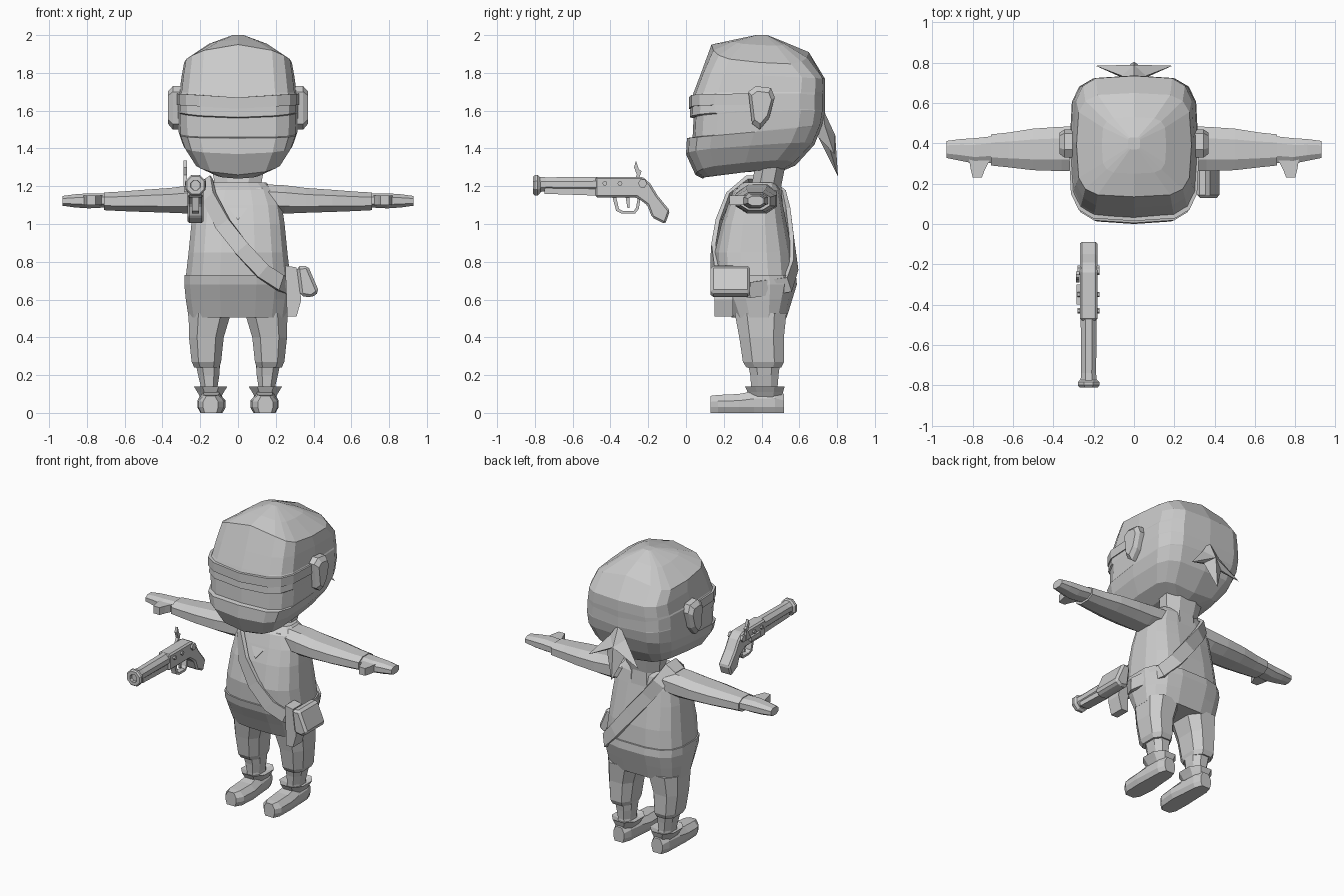
import bpy, bmesh, math
from mathutils import Vector as V

mat = bpy.data.materials.new("plain grey")
mat.diffuse_color = (0.6, 0.6, 0.6, 1)


def finish(name, bm):
    bmesh.ops.recalc_face_normals(bm, faces=bm.faces)
    me = bpy.data.meshes.new(name)
    bm.to_mesh(me)
    bm.free()
    me.materials.append(mat)
    ob = bpy.data.objects.new(name, me)
    bpy.context.collection.objects.link(ob)
    return ob


def loft(name, rings, closed=False):
    bm = bmesh.new()
    vs = [[bm.verts.new(p) for p in r] for r in rings]
    n = len(vs[0])
    pairs = list(zip(vs, vs[1:])) + ([(vs[-1], vs[0])] if closed else [])
    for a, b in pairs:
        for i in range(n):
            j = (i + 1) % n
            bm.faces.new((a[i], a[j], b[j], b[i]))
    if not closed:
        bm.faces.new(vs[0])
        bm.faces.new(vs[-1])
    return finish(name, bm)


def oval(n, e, off=0.0):
    """Unit rounded-square outline."""
    out = []
    for i in range(n):
        a = 2 * math.pi * (i + off) / n
        c, s = math.cos(a), math.sin(a)
        out.append((math.copysign(abs(c) ** (2 / e), c), math.copysign(abs(s) ** (2 / e), s)))
    return out


def zring(z, x0, x1, y0, y1, n=12, e=2.8, off=0.5):
    return [V(((x0 + x1) / 2 + u * (x1 - x0) / 2, (y0 + y1) / 2 + v * (y1 - y0) / 2, z))
            for u, v in oval(n, e, off)]


def xring(x, y0, y1, z0, z1, n=8, e=2.4):
    return [V((x, (y0 + y1) / 2 + u * (y1 - y0) / 2, (z0 + z1) / 2 + v * (z1 - z0) / 2))
            for u, v in oval(n, e, 0.5)]


def prism(name, pts, axis, a, b):
    """Extrude a 2D profile along x (pts are y,z) or y (pts are x,z)."""
    f = (lambda p, t: V((t, p[0], p[1]))) if axis == 'x' else (lambda p, t: V((p[0], t, p[1])))
    return loft(name, [[f(p, a) for p in pts], [f(p, b) for p in pts]])


def bevel(ob, w):
    m = ob.modifiers.new("bevel", 'BEVEL')
    m.width, m.segments = w, 1


def mirrored(ring, s):
    return [V((p.x * s, p.y, p.z)) for p in ring]


# Head: front height, back height, half width, front y, back y, drop at the sides
HEAD = [(1.24, 1.285, .13, .09, .52, .015), (1.26, 1.31, .23, .05, .58, .04),
        (1.37, 1.42, .29, .0, .68, .02), (1.455, 1.52, .315, .005, .72, .0),
        (1.46, 1.525, .315, .035, .722, .0), (1.56, 1.59, .32, .04, .735, .02),
        (1.565, 1.595, .32, .02, .735, .02), (1.645, 1.655, .315, .025, .735, .04),
        (1.695, 1.70, .31, .04, .737, .0), (1.80, 1.77, .298, .08, .735, .0),
        (1.95, 1.91, .285, .135, .65, -.075), (1.975, 1.96, .16, .25, .53, -.02),
        (2.0, 2.0, .03, .37, .43, .0)]
rings = []
for zf, zb, hx, yf, yb, d in HEAD:
    r = []
    for u, v in oval(16, 4.2):
        t = (v + 1) / 2
        r.append(V((u * hx, yf + (yb - yf) * t, zf + (zb - zf) * t + d * u * u)))
    rings.append(r)
loft("head", rings)

# Headband in front of the ears, with a shallow dip in the middle
band = []
for u, v in oval(16, 4.2):
    if v < 0.3:
        y, x = .385 + v * .37, u * .325
        dip = -.02 * (1 - abs(u))
        band.append([V((x, y, 1.63 + dip)), V((x, y, 1.69 + dip)),
                     V((x * .93, y + .03, 1.69 + dip)), V((x * .93, y + .03, 1.63 + dip))])
band = sorted(band, key=lambda r: math.atan2(r[0].x, .6 - r[0].y))
loft("headband", band)

# Ears
EAR = [(.33, 1.70), (.37, 1.73), (.45, 1.72), (.47, 1.67), (.44, 1.56), (.39, 1.50), (.35, 1.53)]
for s in (-1, 1):
    ring = [V((s * .30, y, z)) for y, z in EAR]
    tip = [V((s * .37, .40 + (y - .40) * .75, 1.62 + (z - 1.62) * .75)) for y, z in EAR]
    mid = [V((s * .345, y, z)) for y, z in EAR]
    loft("ear", [ring, mid, tip])

# Knotted cloth ends behind the head
FAN = [(0, .725, 1.61), (.06, .735, 1.52), (.19, .785, 1.37), (.07, .755, 1.42), (0, .805, 1.25),
       (-.07, .755, 1.42), (-.19, .785, 1.37), (-.06, .735, 1.52)]
bm = bmesh.new()
rim = [bm.verts.new(p) for p in FAN]
for hub in ((0, .79, 1.47), (0, .70, 1.46)):
    h = bm.verts.new(hub)
    for i in range(8):
        bm.faces.new((rim[i], rim[(i + 1) % 8], h))
finish("cloth_tails", bm)

# Neck
loft("neck", [zring(z, -w, w, a, b, 8, 2.2) for z, w, a, b in
              ((1.10, .14, .30, .52), (1.20, .13, .34, .51), (1.30, .15, .36, .53))])

# Torso: height, half width, front y, back y
SHIRT = [(.72, .28, .155, .575), (.85, .265, .15, .565), (1.0, .25, .185, .535),
         (1.10, .235, .22, .515), (1.18, .20, .25, .50), (1.22, .15, .30, .48)]
loft("shirt", [zring(z, -w, w, a, b, 16, 3) for z, w, a, b in SHIRT])
SKIRT = [(.505, .265, .24, .535), (.60, .28, .195, .565), (.68, .288, .155, .59), (.73, .287, .145, .585)]
loft("shirt_hem", [zring(z, -w, w, a, b, 16, 3) for z, w, a, b in SKIRT])


def surface(x, z, side):
    """Point on the torso front (-1) or back (1)."""
    for (z0, w0, a0, b0), (z1, w1, a1, b1) in zip(SHIRT, SHIRT[1:]):
        if z <= z1:
            break
    t = max(-.5, (z - z0) / (z1 - z0))
    w, a, b = w0 + (w1 - w0) * t, a0 + (a1 - a0) * t, b0 + (b1 - b0) * t
    k = (1 - min(.98, abs(x / w)) ** 3) ** (1 / 3)
    return V((x, (a + b) / 2 + side * (k * (b - a) / 2 + .008), z))


# Neckline plate
prof = [(-.13, 1.19), (0, 1.02), (.13, 1.19)]
loft("neckline", [[surface(x, z, -1) + V((0, d, 0)) for x, z in prof] for d in (0, .009)])

# Shoulder strap wrapping the torso
path = [surface(x, z, -1) for x, z in ((-.15, 1.14), (-.08, 1.0), (.02, .87), (.13, .75), (.22, .69))]
path += [V((.295, .34, .65))]
path += [surface(x, z, 1) for x, z in ((.23, .68), (.14, .78), (.03, .92), (-.08, 1.06), (-.14, 1.15))]
path += [V((-.175, .42, 1.225)), V((-.175, .33, 1.225))]
rings = []
for i, p in enumerate(path):
    t = (path[(i + 1) % len(path)] - path[i - 1]).normalized()
    o = p - V((0, .37, .95))
    o = V((o.x, o.y * 1.6, o.z if p.z > 1.2 else 0))
    o = (o - t * o.dot(t)).normalized()
    w = t.cross(o) * .042
    rings.append([p + w - o * .01, p + w + o * .014, p - w + o * .014, p - w - o * .01])
loft("strap", rings, True)

# Arms, hands and thumbs; legs, trouser cuffs, boots and shoes
ARM = [(.14, .27, .49, 1.06, 1.215), (.25, .26, .49, 1.05, 1.21), (.36, .255, .49, 1.055, 1.195),
       (.50, .26, .48, 1.06, 1.185), (.62, .275, .46, 1.065, 1.175), (.71, .285, .45, 1.07, 1.17)]
HAND = [(.70, .30, .44, 1.085, 1.165), (.79, .295, .43, 1.08, 1.165),
        (.86, .31, .425, 1.085, 1.16), (.93, .325, .415, 1.095, 1.15)]
LEG = [(.24, .095, .235, .315, .51), (.27, .085, .25, .295, .525), (.40, .07, .265, .275, .525),
       (.53, .03, .268, .25, .54)]
BOOT = [(.06, .09, .205, .34, .50), (.14, .105, .20, .34, .49), (.20, .095, .215, .335, .495),
        (.27, .09, .23, .32, .505)]
CUFF = [(.085, .085, .205, .33, .51), (.11, .07, .22, .32, .52), (.14, .05, .24, .305, .53),
        (.125, .10, .20, .34, .50)]
SHOE = [(.13, .105, .185, .09), (.17, .075, .21, .095), (.28, .065, .215, .10),
        (.36, .075, .21, .115), (.47, .085, .205, .12), (.52, .105, .185, .10)]
for s in (-1, 1):
    loft("arm", [mirrored(xring(*r), s) for r in ARM])
    loft("hand", [mirrored(xring(*r), s) for r in HAND])
    loft("thumb", [[V((s * x, y, z)) for x, z in ((a, 1.10), (b, 1.10), (b, 1.15), (a, 1.15))]
                   for y, a, b in ((.33, .71, .82), (.27, .74, .81), (.23, .755, .80))])
    loft("trouser_leg", [mirrored(zring(*r, 8, 2.8), s) for r in LEG])
    loft("lower_leg", [mirrored(zring(*r, 8, 2.4), s) for r in BOOT])
    loft("boot_cuff", [mirrored(zring(*r, 8, 2.4), s) for r in CUFF])
    rings = []
    for y, a, b, h in SHOE:
        i = (b - a) * .22
        rings.append([V((s * x, y, z)) for x, z in ((a + i / 2, 0), (b - i / 2, 0), (b, .03),
                     (b, h * .65), (b - i, h), (a + i, h), (a, h * .65), (a, .03))])
    loft("shoe", rings)

# Holster and pouch on the hip
prism("holster", [(.25, .78), (.31, .77), (.335, .60), (.31, .51), (.26, .51)], 'y', .15, .25)
pouch = prism("pouch", [(.31, .775), (.37, .78), (.43, .64), (.39, .61), (.33, .62)], 'y', .13, .34)
bevel(pouch, .015)

# Pistol
X = -.225


def tube(name, secs, z):
    loft(name, [[V((X + math.cos(a) * r, y, z + math.sin(a) * r)) for a in
                 [(i + .5) * math.pi / 4 for i in range(8)]] for y, r in secs])


tube("muzzle", [(-.77, .043), (-.785, .058), (-.80, .058), (-.81, .05), (-.81, .028), (-.79, .026)], 1.205)
tube("barrel", [(-.79, .045), (-.74, .04), (-.46, .043)], 1.21)
prism("forestock", [(-.75, 1.16), (-.75, 1.20), (-.46, 1.20), (-.46, 1.15)], 'x', X - .032, X + .032)
stock = prism("stock", [(-.48, 1.25), (-.23, 1.25), (-.19, 1.215), (-.15, 1.15), (-.085, 1.07), (-.11, 1.0),
                        (-.18, 1.035), (-.205, 1.10), (-.26, 1.14), (-.48, 1.14)], 'x', X - .043, X + .043)
bevel(stock, .01)
GUARD = [((-.39, 1.145), (-.37, 1.145)), ((-.37, 1.07), (-.355, 1.08)), ((-.34, 1.055), (-.335, 1.07)),
         ((-.27, 1.055), (-.275, 1.07)), ((-.25, 1.08), (-.265, 1.085)), ((-.24, 1.14), (-.255, 1.14))]
loft("trigger_guard", [[V((x, *p)) for x, p in ((X - .018, a), (X + .018, a), (X + .018, b), (X - .018, b))]
                       for a, b in GUARD])
prism("trigger", [(-.32, 1.145), (-.30, 1.145), (-.30, 1.085), (-.31, 1.085)], 'x', X - .007, X + .007)
prism("hammer", [(-.29, 1.20), (-.24, 1.20), (-.245, 1.25), (-.235, 1.28), (-.25, 1.29), (-.265, 1.335),
                 (-.275, 1.30), (-.26, 1.26)], 'x', X - .063, X - .045)
for y, z, r in ((-.43, 1.215, .013), (-.35, 1.215, .013), (-.23, 1.215, .024)):
    prism("screw", [(y + r * math.cos(i * math.pi / 3), z + r * math.sin(i * math.pi / 3))
                    for i in range(6)], 'x', X - .055, X + .055)
prism("lock_plate", [(-.40, 1.17), (-.40, 1.20), (-.30, 1.20), (-.30, 1.17)], 'x', X - .06, X)
